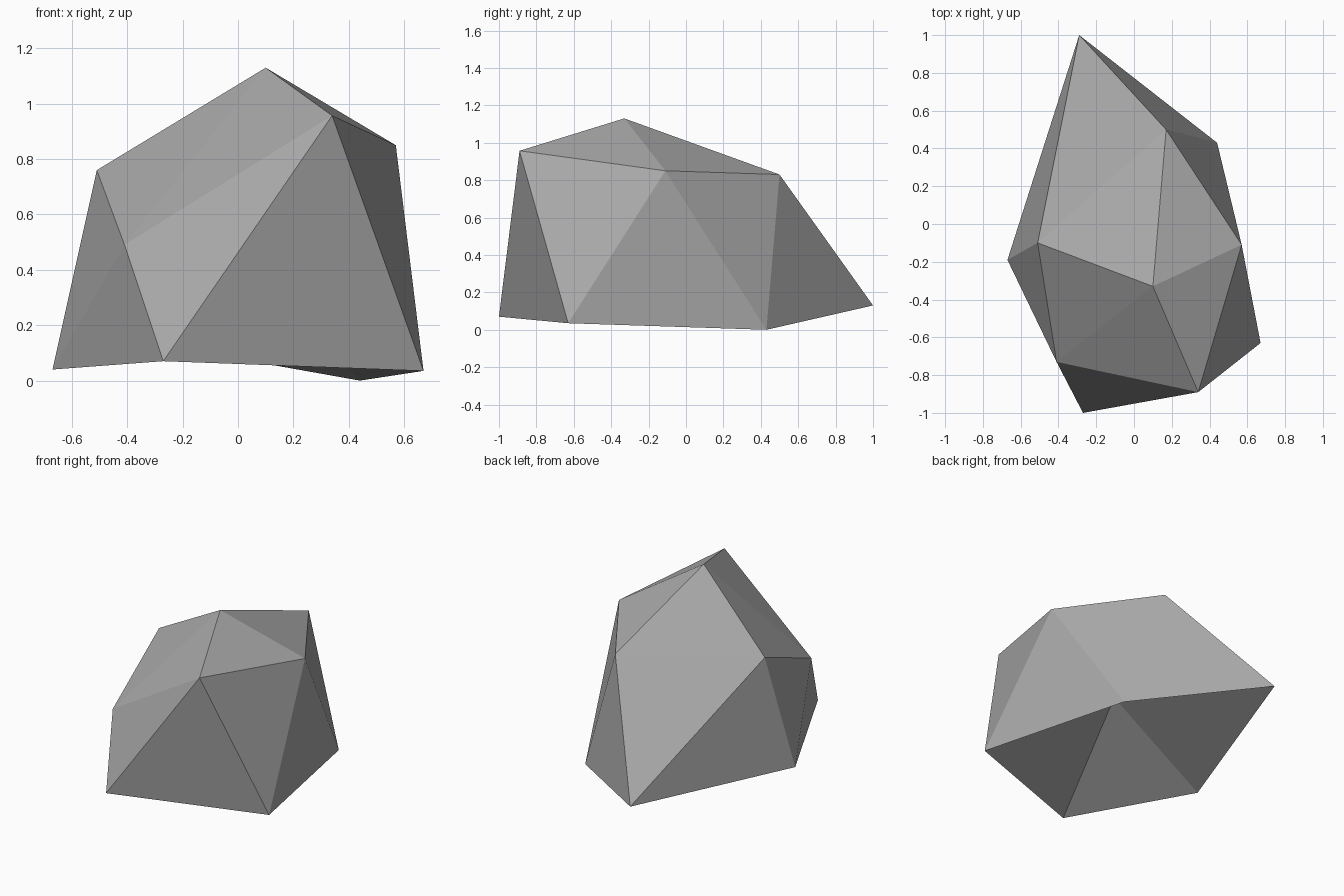
import bpy, bmesh

if "Cube" in bpy.data.objects:
    bpy.data.objects.remove(bpy.data.objects["Cube"])

# Low-poly boulder: an icosahedron layout (crown, two rings of five, hollow underside)
crown = (0.10, -0.33, 1.13)
upper = [(0.34, -0.89, 0.957), (0.57, -0.11, 0.85), (0.17, 0.50, 0.83),
         (-0.51, -0.10, 0.76), (-0.41, -0.73, 0.49)]
lower = [(-0.27, -1.00, 0.07), (0.67, -0.63, 0.035), (0.44, 0.43, 0.0),
         (-0.29, 1.00, 0.13), (-0.67, -0.19, 0.04)]
hollow = (0.075, -0.10, 0.40)

bm = bmesh.new()
top = bm.verts.new(crown)
bottom = bm.verts.new(hollow)
up = [bm.verts.new(p) for p in upper]
low = [bm.verts.new(p) for p in lower]

# Four triangles per sector: cap, two side facets, underside
for i in range(5):
    j = (i + 1) % 5
    bm.faces.new((top, up[i], up[j]))
    bm.faces.new((up[i], low[i], low[j]))
    bm.faces.new((up[i], low[j], up[j]))
    bm.faces.new((bottom, low[j], low[i]))

mesh = bpy.data.meshes.new("boulder")
bm.to_mesh(mesh)
bm.free()

# Stone colour
stone = bpy.data.materials.new("grey stone")
stone.diffuse_color = (0.4, 0.4, 0.4, 1)
stone.use_nodes = True
stone.node_tree.nodes["Principled BSDF"].inputs["Base Color"].default_value = stone.diffuse_color
mesh.materials.append(stone)

boulder = bpy.data.objects.new("boulder", mesh)
bpy.context.collection.objects.link(boulder)
